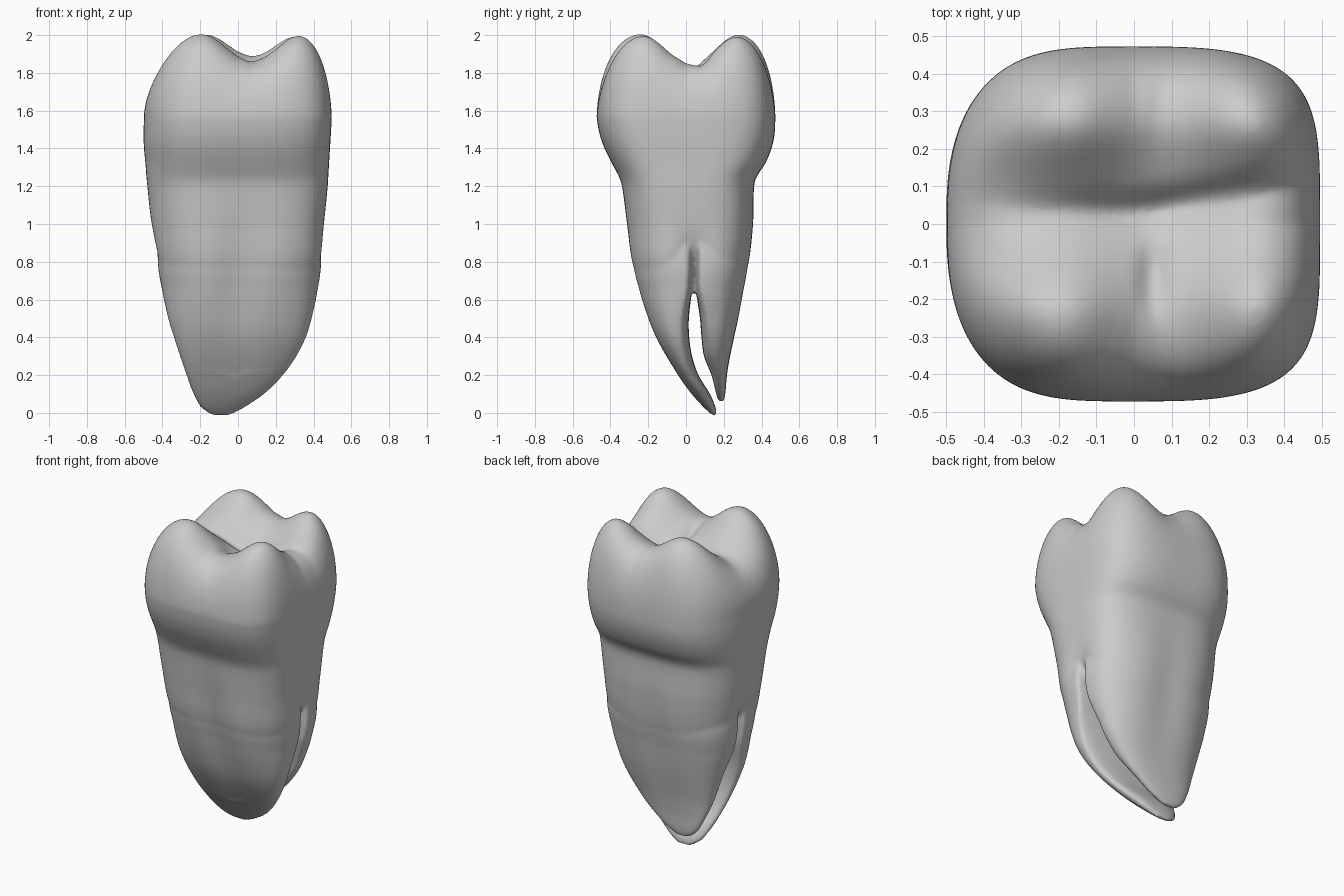
import bpy, bmesh, math

cube = bpy.data.objects.get("Cube")
if cube:
    bpy.data.objects.remove(cube, do_unlink=True)

SEG = 96
RIM = 1.56

# Stations: height, left x, right x, front y, back y
TRUNK = [(.64, -.385, .41, -.248, .304), (.8, -.43, .445, -.3, .342), (1.0, -.46, .457, -.321, .36),
         (1.2, -.48, .475, -.342, .362), (1.25, -.485, .478, -.357, .375), (1.32, -.49, .482, -.393, .42),
         (1.4, -.498, .487, -.432, .453), (1.48, -.5, .492, -.459, .47), (RIM, -.498, .496, -.473, .473)]
FRONT_ROOT = [(-.012, -.14, -.04, .14, .162), (.025, -.195, .03, .098, .158), (.1, -.238, .14, .03, .127),
              (.2, -.275, .24, -.043, .066), (.3, -.308, .31, -.11, .032), (.4, -.34, .36, -.168, .017),
              (.5, -.37, .39, -.212, .015), (.64, -.4, .42, -.26, .03), (.8, -.425, .44, -.295, .04),
              (1.1, -.42, .415, -.27, .04)]
BACK_ROOT = [(.06, -.15, -.06, .172, .2), (.1, -.205, .02, .16, .208), (.2, -.258, .15, .135, .218),
             (.3, -.295, .25, .095, .236), (.4, -.325, .32, .082, .26), (.5, -.355, .365, .074, .284),
             (.64, -.4, .415, .055, .312), (.8, -.425, .44, .05, .337), (1.1, -.42, .415, .05, .31)]
# Cusps: centre x, centre y, height
CUSPS = [(-.2, -.25, .26), (.355, -.24, .27), (.335, .295, .27), (-.18, .295, .262)]


def bell(v, width):
    return math.exp(-(v / width) ** 2)


def sample(stations, z):
    """Smooth interpolation between stations."""
    n = len(stations)
    i = max(k for k in range(n - 1) if stations[k][0] <= z + 1e-9 or k == 0)
    a, b = stations[i], stations[i + 1]
    p, q = stations[max(i - 1, 0)], stations[min(i + 2, n - 1)]
    h = b[0] - a[0]
    t = (z - a[0]) / h
    out = []
    for c in range(1, 5):
        ma = (b[c] - p[c]) / (b[0] - p[0]) * h
        mb = (q[c] - a[c]) / (q[0] - a[0]) * h
        out.append((2*t**3 - 3*t*t + 1) * a[c] + (t**3 - 2*t*t + t) * ma
                   + (3*t*t - 2*t**3) * b[c] + (t**3 - t*t) * mb)
    return out


def ring(box, power, skew, waist=.5):
    """Rounded outline filling the box, squarer towards +x, widest at the waist."""
    x0, x1, y0, y1 = box
    mid = y0 + (y1 - y0) * waist
    pts = []
    for k in range(SEG):
        a = 2 * math.pi * k / SEG
        c, s = math.cos(a), math.sin(a)
        e = 2 / (power + skew * c)
        u = math.copysign(abs(c) ** e, c)
        v = math.copysign(abs(s) ** e, s)
        pts.append(((x0 + x1) / 2 + u * (x1 - x0) / 2, mid + v * (y1 - mid if v > 0 else mid - y0)))
    return pts


def cusp(x, y, cx, cy, height):
    """Bump that falls off more gently towards the outside of the crown."""
    outer_x = (x - cx) * cx > 0
    outer_y = (y - cy) * cy > 0
    return height * bell(x - cx, .29 if outer_x else .225) * bell(y - cy, .33 if outer_y else .21)


def chewing_height(x, y):
    h = 1.75 + sum(cusp(x, y, *c) for c in CUSPS)
    groove_y = .03 + .18 * max(x, 0) ** 1.1
    h -= .05 * bell(y - groove_y, .05) * bell(x - .08, .33)
    h -= .03 * bell(x - .05, .035) * bell(y + .14, .09)
    return h


def loft(bm, rings):
    loops = [[bm.verts.new(p) for p in r] for r in rings]
    for lo, hi in zip(loops, loops[1:]):
        for k in range(SEG):
            j = (k + 1) % SEG
            bm.faces.new((lo[k], lo[j], hi[j], hi[k]))
    bm.faces.new(loops[0][::-1])
    bm.faces.new(loops[-1])


def levels(stations, count):
    z0, z1 = stations[0][0], stations[-1][0]
    return [z0 + (z1 - z0) * k / count for k in range(count + 1)]


def dent(x, y, z):
    """Shallow hollows down the front and back faces."""
    hollow = bell(x - .01, .12) * bell(z - .72, .34)
    if y < -.05:
        y += .038 * hollow
    elif y > .15:
        y -= .015 * hollow
    return x, y, z


bm = bmesh.new()

# Trunk and crown sides, pinched above the fork of the roots
body = []
for z in levels(TRUNK, 44):
    pinch = .42 * bell(z - .62, .2)
    rise = min(1, max(0, (z - .7) / .85))
    body.append([dent(x * (1 - pinch * bell(y - .045, .075)), y, z)
                 for x, y in ring(sample(TRUNK, z), 2.5 + .85 * rise, .1 + .5 * rise)])

# Crown top with cusps and grooves
outline = ring(TRUNK[-1][1:], 3.35, .6)
for k in range(1, 50):
    r = math.cos(math.pi / 2 * k / 50)
    dome = math.sqrt(1 - r ** 7)
    body.append([(x * r, y * r, RIM + (chewing_height(x * r, y * r) - RIM) * dome)
                 for x, y in outline])
loft(bm, body)

# Roots, widest near the fork and merging into the trunk outline above it
for stations, side in ((FRONT_ROOT, 1), (BACK_ROOT, -1)):
    rings = []
    for z in levels(stations, 60):
        spread = min(1, max(0, (z - .1) / .55))
        outline = ring(sample(stations, z), 2.35 + .15 * spread, .1, .5 + side * .4 * spread)
        rings.append([dent(x, y, z) for x, y in outline])
    loft(bm, rings)

mesh = bpy.data.meshes.new("tooth")
bm.to_mesh(mesh)
bm.free()
tooth = bpy.data.objects.new("tooth", mesh)
bpy.context.collection.objects.link(tooth)

# Fuse the parts into one smooth skin
remesh = tooth.modifiers.new("fuse", 'REMESH')
remesh.mode = 'VOXEL'
remesh.voxel_size = .0105
remesh.use_smooth_shade = True
smooth = tooth.modifiers.new("soften", 'SMOOTH')
smooth.factor = .5
smooth.iterations = 10

grey = bpy.data.materials.new("plain grey")
grey.use_nodes = True
colour = (.6, .6, .6, 1)
grey.diffuse_color = colour
grey.node_tree.nodes["Principled BSDF"].inputs["Base Color"].default_value = colour
mesh.materials.append(grey)
for poly in mesh.polygons:
    poly.use_smooth = True
